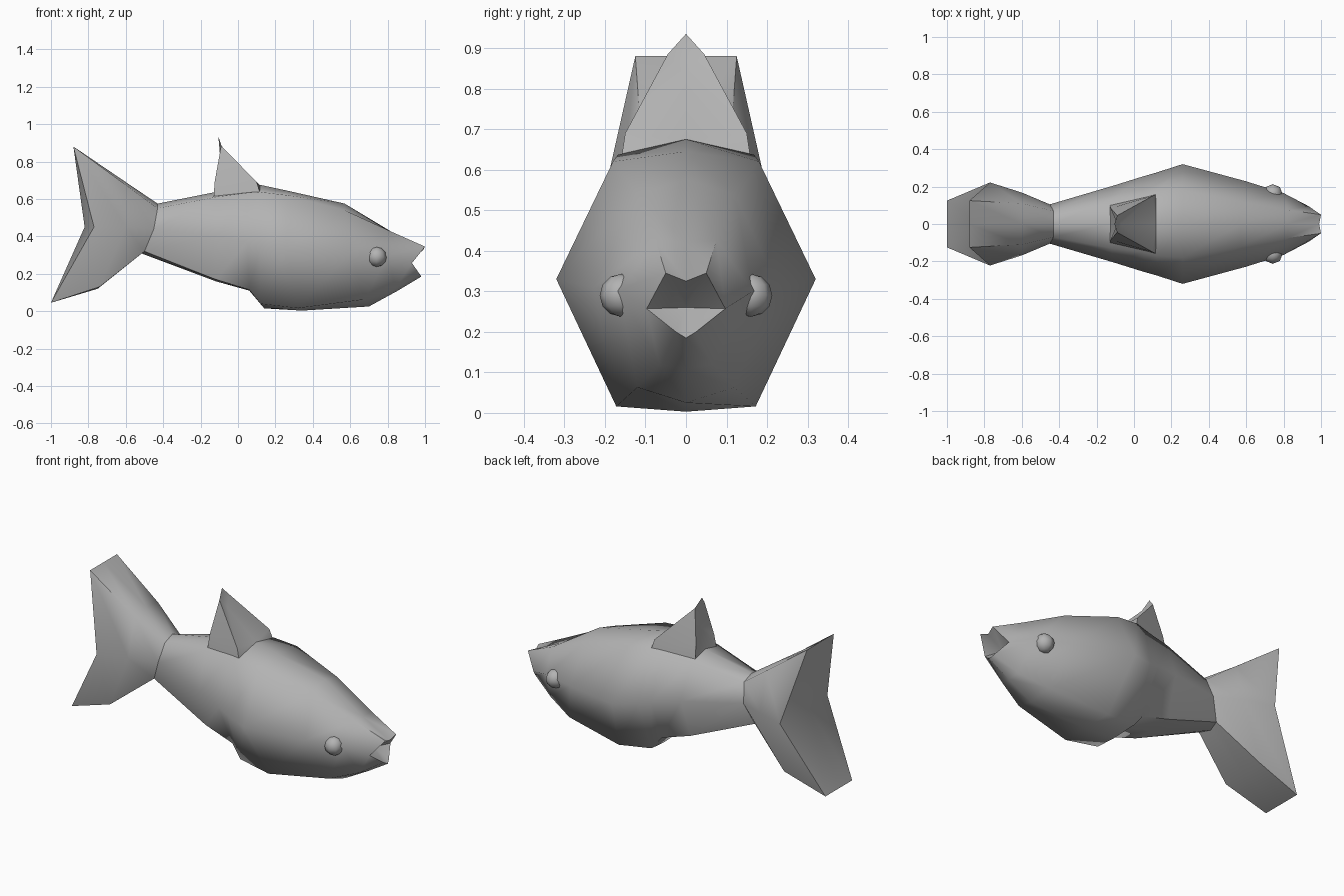
import bpy, bmesh, math

cube = bpy.data.objects.get("Cube")
if cube:
    bpy.data.objects.remove(cube, do_unlink=True)

grey = bpy.data.materials.new("plain grey")
grey.use_nodes = True
grey.diffuse_color = (0.45, 0.45, 0.45, 1)
grey.node_tree.nodes["Principled BSDF"].inputs["Base Color"].default_value = (0.45, 0.45, 0.45, 1)


def finish(name, bm, angle=60):
    """Turn a bmesh into a smooth, grey object."""
    bmesh.ops.remove_doubles(bm, verts=bm.verts, dist=0.0005)
    bmesh.ops.recalc_face_normals(bm, faces=bm.faces)
    mesh = bpy.data.meshes.new(name)
    bm.to_mesh(mesh)
    bm.free()
    mesh.materials.append(grey)
    obj = bpy.data.objects.new(name, mesh)
    bpy.context.collection.objects.link(obj)
    bpy.ops.object.select_all(action='DESELECT')
    obj.select_set(True)
    bpy.context.view_layer.objects.active = obj
    bpy.ops.object.shade_smooth_by_angle(angle=math.radians(angle))
    return obj


def loft(name, stations, start=None, end=None):
    """Skin mirrored half sections; optional centre points cap the ends."""
    bm = bmesh.new()
    rings = []
    for half in stations:
        loop = list(half) + [(x, -y, z) for x, y, z in half[-2:0:-1]]
        rings.append([bm.verts.new(p) for p in loop])
    n = len(rings[0])
    for a, b in zip(rings, rings[1:]):
        for i in range(n):
            j = (i + 1) % n
            bm.faces.new((a[i], a[j], b[j], b[i]))
    for ring, tip in ((rings[0], start), (rings[-1], end)):
        if tip:
            centre = bm.verts.new(tip)
            for i in range(n):
                bm.faces.new((ring[i], ring[(i + 1) % n], centre))
    return finish(name, bm)


# Half sections run: back ridge, shoulder, flank, belly edge, keel
root = [(-.43, 0, .575), (-.43, .07, .55), (-.45, .105, .44), (-.50, .07, .32), (-.52, 0, .31)]
trunk = [
    root,
    [(-.13, 0, .635), (-.12, .13, .61), (-.11, .205, .40), (-.12, .13, .17), (-.12, 0, .16)],
    [(.05, 0, .66), (.05, .15, .632), (.05, .255, .37), (.06, .14, .115), (.06, 0, .11)],
    [(.12, 0, .675), (.12, .168, .637), (.12, .275, .35), (.12, .15, .04), (.14, 0, .015)],
    [(.26, 0, .645), (.26, .18, .62), (.26, .32, .33), (.32, .172, .016), (.34, 0, .003)],
]
head = [
    [(.57, 0, .575), (.57, .12, .54), (.60, .228, .31), (.68, .12, .063), (.70, 0, .025)],
    [(.82, 0, .42), (.82, .075, .425), (.80, .165, .30), (.84, .065, .12), (.85, 0, .107)],
    [(.99, 0, .325), (1.0, .05, .345), (.93, .097, .257), (.97, .025, .20), (.98, 0, .185)],
]
loft("fish_body", trunk + head, end=(.89, 0, .26))

# Thick flared tail
loft("tail_fin", [
    root,
    [(-.60, 0, .69), (-.60, .11, .675), (-.60, .168, .45), (-.74, .14, .13), (-.75, 0, .12)],
    [(-.88, 0, .88), (-.88, .125, .88), (-.77, .222, .45), (-1.0, .125, .045), (-1.0, 0, .045)],
], end=(-.82, 0, .45))

# Back fin with a grooved front
bm = bmesh.new()
tip, groove, front, back, heel = [bm.verts.new(p) for p in (
    (-.105, 0, .935), (-.07, 0, .83), (.12, 0, .672), (-.09, 0, .76), (-.13, 0, .62))]
for s in (1, -1):
    upper, foot, low, rear, mid = [bm.verts.new((x, s * y, z)) for x, y, z in (
        (-.09, .045, .885), (.10, .15, .69), (.12, .16, .625), (-.13, .10, .61), (-.125, .085, .69))]
    for face in ((tip, upper, groove), (upper, foot, groove), (groove, foot, front), (foot, low, front),
                 (upper, mid, foot), (mid, rear, low, foot), (tip, back, upper), (upper, back, mid),
                 (back, heel, rear, mid), (front, low, rear, heel)):
        bm.faces.new(face)
finish("back_fin", bm)

# Low-sided round eyes
for side, s in (("left", 1), ("right", -1)):
    bm = bmesh.new()
    bmesh.ops.create_uvsphere(bm, u_segments=8, v_segments=6, radius=.053)
    for v in bm.verts:
        v.co = (v.co.x + .742, s * .16 + v.co.y, v.co.z + .29)
    finish(side + "_eye", bm)
